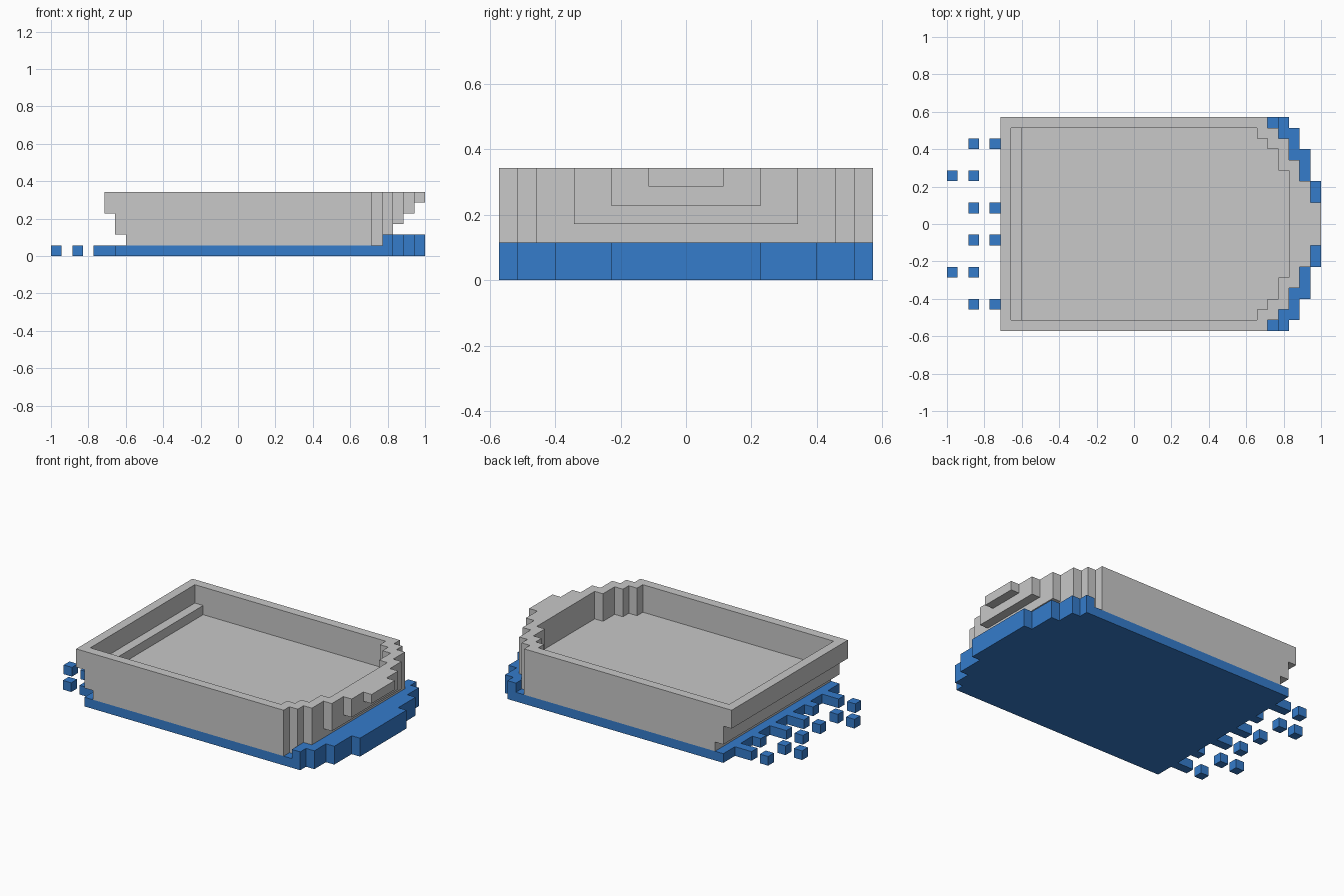
import bpy, bmesh

if "Cube" in bpy.data.objects:
    bpy.data.objects.remove(bpy.data.objects["Cube"])

NX, NY, NZ = 35, 20, 6          # block counts
U = 2 / NX                      # block size


def material(name, rgb):
    m = bpy.data.materials.new(name)
    m.use_nodes = True
    m.diffuse_color = (*rgb, 1)
    m.node_tree.nodes["Principled BSDF"].inputs["Base Color"].default_value = (*rgb, 1)
    return m


GREY = material("light grey", (0.58, 0.58, 0.58))
BLUE = material("water blue", (0.035, 0.2, 0.6))


def row_end(side, steps):
    """Bow end of a row, from (half width, end) steps; zero outside them."""
    return next((end for width, end in steps if side < width), 0)


def build(name, mat, filled):
    """Skin every block for which filled(i, side, k) holds, then merge flat faces.
    side is the block's distance from the centre line."""
    cells = {(i, j, k) for i in range(NX) for j in range(NY) for k in range(NZ)
             if filled(i, j - NY // 2 if j >= NY // 2 else NY // 2 - 1 - j, k)}
    bm = bmesh.new()
    verts = {}

    def vert(p):
        if p not in verts:
            verts[p] = bm.verts.new(((p[0] - NX / 2) * U, (p[1] - NY / 2) * U, p[2] * U))
        return verts[p]

    for c in sorted(cells):
        for axis in range(3):
            for step in (0, 1):
                near = list(c)
                near[axis] += 2 * step - 1
                if tuple(near) in cells:
                    continue
                ring = []
                for a, b in ((0, 0), (1, 0), (1, 1), (0, 1)):
                    p = list(c)
                    p[axis] += step
                    p[(axis + 1) % 3] += a
                    p[(axis + 2) % 3] += b
                    ring.append(vert(tuple(p)))
                bm.faces.new(ring if step else ring[::-1])
    bmesh.ops.dissolve_limit(bm, angle_limit=0.01, verts=bm.verts, edges=bm.edges)
    me = bpy.data.meshes.new(name)
    bm.to_mesh(me)
    bm.free()
    me.materials.append(mat)
    bpy.context.collection.objects.link(bpy.data.objects.new(name, me))


# Hull: stepped bow, overhanging stern, hollow above the deck
HULL_BOW = ((2, 35), (4, 34), (6, 33), (8, 32), (9, 31), (10, 30))
INNER_BOW = ((5, 32), (7, 31), (8, 30), (9, 29))


def hull(i, side, k):
    if k == 0:
        return False
    stern = 7 - k // 2
    bow = min(row_end(side, HULL_BOW), max(32, 30 + k))
    hollow = k >= 3 and stern + 1 <= i < row_end(side, INNER_BOW)
    return stern <= i < bow and not hollow


# Water sheet: raised bow wave and short wake fingers at the stern
WATER_BOW = ((4, 35), (7, 34), (9, 33), (10, 32))
WAKE = {1: 4, 4: 5, 7: 4}


def water(i, side, k):
    if i >= row_end(side, WATER_BOW):
        return False
    if k == 0:
        return i >= WAKE.get(side, 6)
    return k == 1 and i >= 31 and not hull(i, side, k)


# Loose wake drops
DROPS = {1: (2,), 4: (0, 2), 7: (2,)}


def drops(i, side, k):
    return k == 0 and i in DROPS.get(side, ())


build("boat_hull", GREY, hull)
build("water_sheet", BLUE, water)
build("wake_drops", BLUE, drops)
